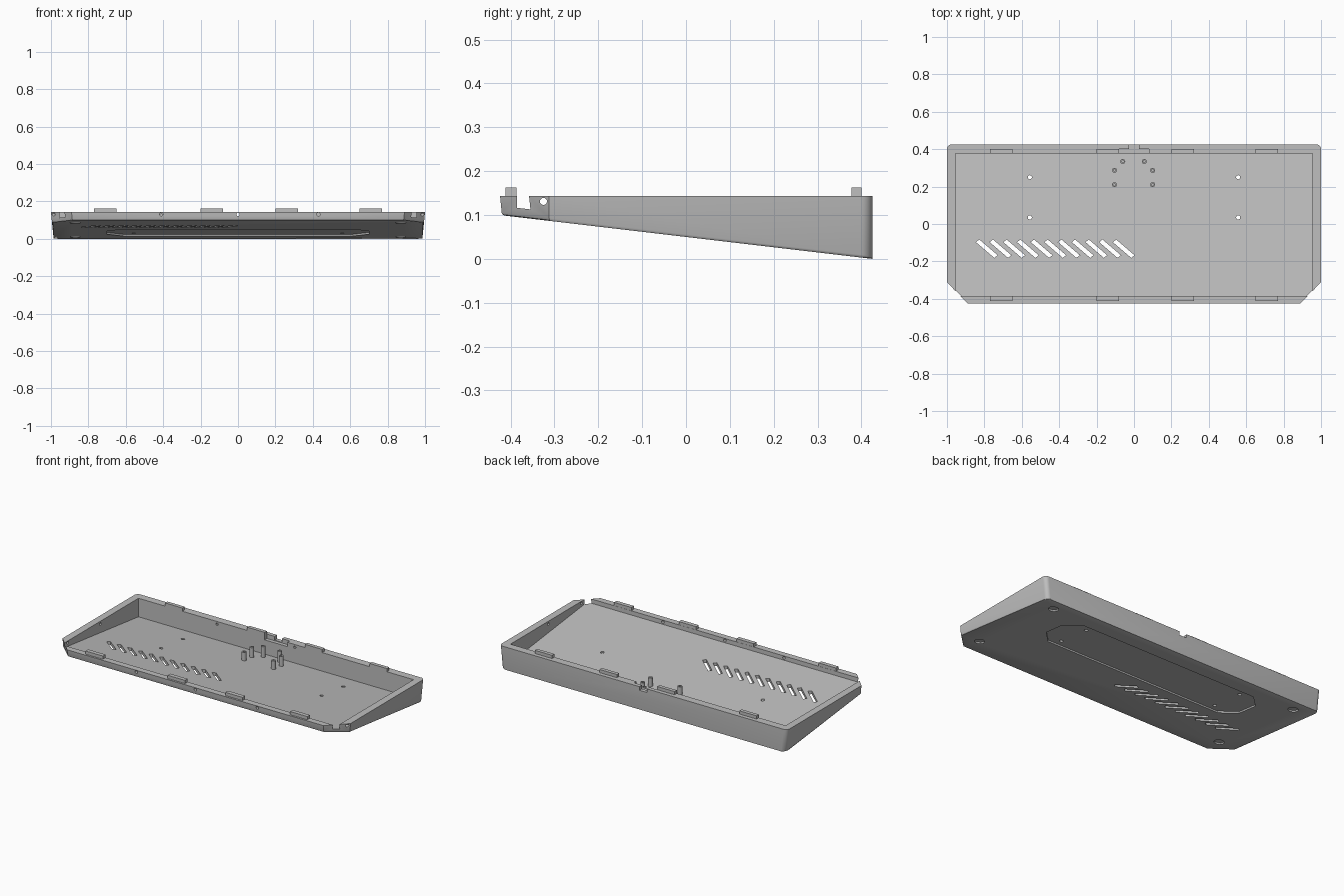
import bpy
import bmesh
from math import cos, sin, pi, radians
from mathutils import Matrix

cube = bpy.data.objects.get("Cube")
if cube:
    bpy.data.objects.remove(cube, do_unlink=True)

RIM = 0.143
FLOOR = 0.021

grey = bpy.data.materials.new("plain grey")
grey.use_nodes = True
GREY = (0.52, 0.52, 0.52, 1)
grey.diffuse_color = GREY
grey.node_tree.nodes["Principled BSDF"].inputs["Base Color"].default_value = GREY


def slope(y, offset=0.0):
    """Height above the tilted underside."""
    return 0.05 - 0.1177 * y + offset


def make(name, bm):
    bmesh.ops.recalc_face_normals(bm, faces=bm.faces)
    mesh = bpy.data.meshes.new(name)
    bm.to_mesh(mesh)
    bm.free()
    mesh.materials.append(grey)
    obj = bpy.data.objects.new(name, mesh)
    bpy.context.collection.objects.link(obj)
    return obj


def prism(name, outline, low, high, matrix=None, draft=0.0, bevel=0.0):
    """Extrude an outline between two heights given as functions of y."""
    bm = bmesh.new()
    top = [bm.verts.new((x, y, high(y))) for x, y in outline]
    base = []
    for x, y in outline:
        inset = draft * (high(y) - low(y))
        by = y + inset if y < -0.4 else y
        base.append(bm.verts.new((x - inset * (1 if x > 0 else -1), by, low(by))))
    bm.faces.new(top)
    under = bm.faces.new(base[::-1])
    n = len(outline)
    for i in range(n):
        j = (i + 1) % n
        bm.faces.new((top[i], base[i], base[j], top[j]))
    if bevel:
        bmesh.ops.bevel(bm, geom=list(under.edges), offset=bevel, segments=2,
                        profile=0.5, affect='EDGES')
    if matrix:
        bm.transform(matrix)
    return make(name, bm)


def flat(z):
    return lambda y: z


def tilted(offset):
    return lambda y: slope(y, offset)


def rect(x0, x1, y0, y1):
    return [(x0, y0), (x1, y0), (x1, y1), (x0, y1)]


def circle(x, y, r, n=20):
    return [(x + r * cos(2 * pi * i / n), y + r * sin(2 * pi * i / n)) for i in range(n)]


def cut(target, cutter):
    mod = target.modifiers.new("cut", 'BOOLEAN')
    mod.operation = 'DIFFERENCE'
    mod.solver = 'EXACT'
    mod.object = cutter
    bpy.context.view_layer.objects.active = target
    bpy.ops.object.modifier_apply(modifier=mod.name)
    bpy.data.objects.remove(cutter, do_unlink=True)


def drill(target, axis, x, y, z, length, r):
    """Round hole centred on a point, along x or y."""
    turn = Matrix.Rotation(radians(90), 4, 'Y' if axis == 'x' else 'X')
    cut(target, prism("drill", circle(0, 0, r, 16), flat(-length / 2), flat(length / 2),
                      Matrix.Translation((x, y, z)) @ turn))


# Wedge shell: rounded back corners, chamfered front corners
R = 0.025
half = [(0.89, -0.424), (1, -0.312)]
half += [(1 - R + R * cos(a), 0.425 - R + R * sin(a)) for a in [i * pi / 12 for i in range(7)]]
outline = half + [(-x, y) for x, y in reversed(half)]
tray = prism("case_tray", outline, tilted(0), flat(RIM), draft=0.1, bevel=0.006)

# Open interior, which breaks through the front corner chamfers
cut(tray, prism("cavity", rect(-0.955, 0.955, -0.385, 0.377), tilted(FLOOR), flat(0.3)))

# Shallow plate recess and foot recesses underneath
C = 0.085
plate = [(0.7 - C, -0.01), (0.7, -0.01 + C), (0.7, 0.3 - C), (0.7 - C, 0.3)]
plate += [(-x, y) for x, y in reversed(plate)]
cut(tray, prism("plate_recess", plate, tilted(-0.05), tilted(0.01)))
for x in (-0.87, 0.87):
    for y in (-0.3, 0.34):
        cut(tray, prism("foot_recess", circle(x, y, 0.029, 24), tilted(-0.05), tilted(0.009)))

# Slanted ventilation slots
for i in range(11):
    x = -0.845 + 0.0732 * i
    slot = [(x, -0.097), (x + 0.018, -0.083), (x + 0.116, -0.167), (x + 0.098, -0.181)]
    cut(tray, prism("vent", slot, tilted(-0.05), tilted(0.05)))

# Floor screw holes
for x in (-0.557, 0.557):
    for y in (0.035, 0.25):
        cut(tray, prism("floor_hole", circle(x, y, 0.011), tilted(-0.05), tilted(0.05)))

# Wall holes and shallow inner dents
for x in (-0.41, 0, 0.43):
    drill(tray, 'y', x, -0.4, 0.131, 0.1, 0.009)
for x in (-0.41, 0.13):
    drill(tray, 'y', x, 0.377, 0.125, 0.02, 0.008)
for side in (-1, 1):
    drill(tray, 'x', side * 0.98, -0.325, 0.131, 0.1, 0.008)
    drill(tray, 'x', side * 0.955, 0.0, 0.125, 0.02, 0.008)

# Cable port in the back wall
cut(tray, prism("port_pocket", rect(-0.08, 0.08, 0.36, 0.4), flat(0.116), flat(0.2)))
cut(tray, prism("port_slot", rect(-0.026, 0.026, 0.39, 0.5), flat(0.12), flat(0.2)))

# Locating tabs along the front and back rims
for row, (y0, y1) in (("front", (-0.412, -0.386)), ("back", (0.377, 0.4))):
    for x in (-0.71, -0.14, 0.26, 0.71):
        prism(row + "_tab", rect(x - 0.06, x + 0.06, y0, y1), flat(RIM - 0.01), flat(0.163))

# Hollow circuit board posts
for x, y in ((-0.06, 0.335), (0.055, 0.335), (-0.105, 0.287), (0.1, 0.287),
             (-0.105, 0.21), (0.1, 0.21)):
    post = prism("board_post", circle(x, y, 0.0135), tilted(0.012), flat(0.1))
    cut(post, prism("post_bore", circle(x, y, 0.006, 12), tilted(0.03), flat(0.2)))

# Smooth the round parts, keep the edges crisp
bpy.ops.object.select_all(action='DESELECT')
for obj in bpy.context.collection.objects:
    if obj.type == 'MESH' and obj.name.startswith(("case_tray", "board_post")):
        obj.select_set(True)
bpy.context.view_layer.objects.active = tray
bpy.ops.object.shade_smooth_by_angle(angle=radians(30))
